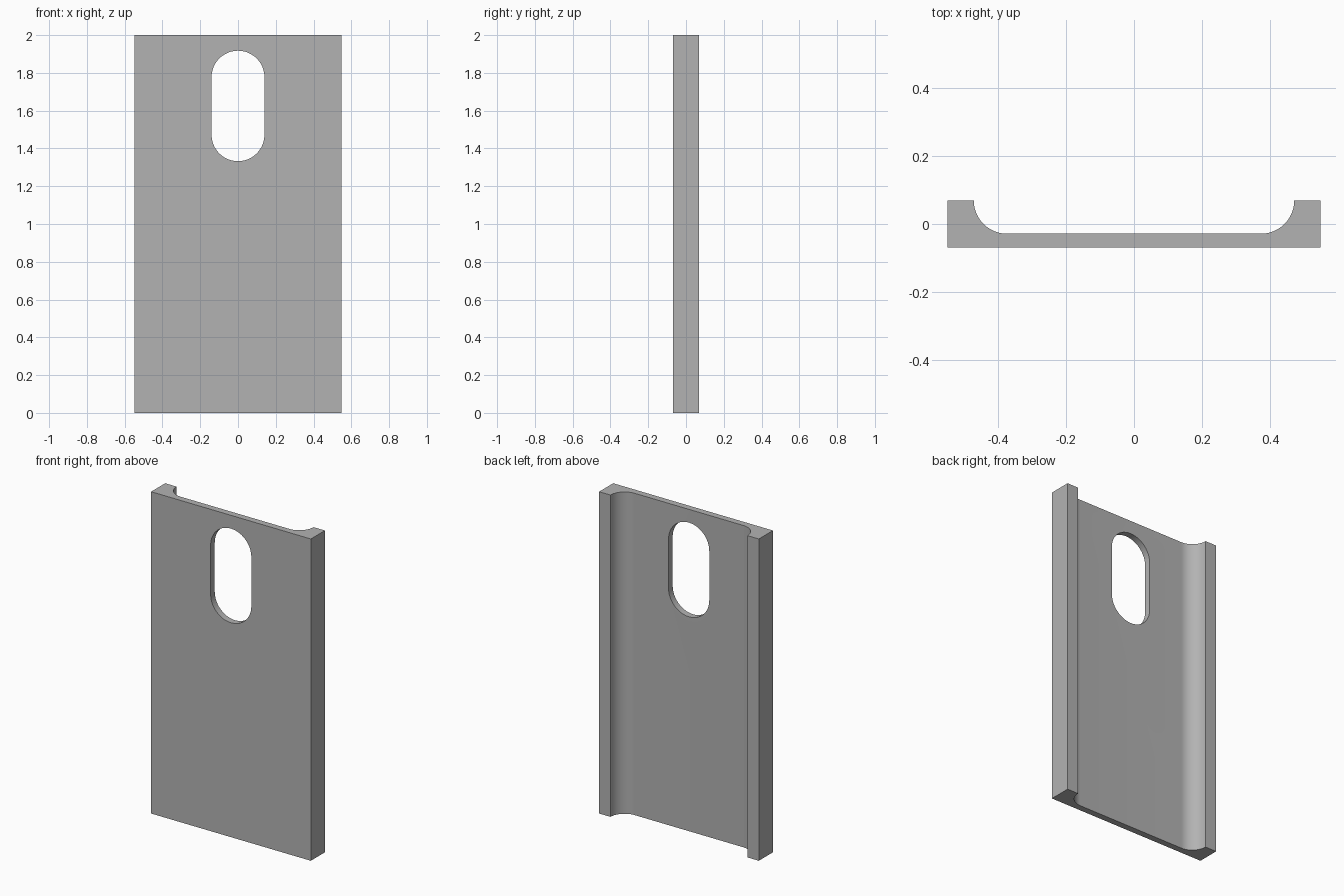
import bpy
import bmesh
from math import cos, sin, pi, radians
from mathutils import Matrix

default = bpy.data.objects.get("Cube")
if default:
    bpy.data.objects.remove(default, do_unlink=True)

WIDTH, DEPTH, HEIGHT = 1.098, 0.138, 2.0
HX, HY = WIDTH / 2, DEPTH / 2
FLOOR_Y = -0.0285          # inner surface of the back panel
RIM_X = 0.471              # inner edge of the side rims
FILLET = HY - FLOOR_Y

grey = bpy.data.materials.new("plain grey")
grey.use_nodes = True
colour = (0.45, 0.45, 0.45, 1)
grey.diffuse_color = colour
grey.node_tree.nodes["Principled BSDF"].inputs["Base Color"].default_value = colour


def prism(name, outline, length, matrix):
    """Extrude a flat outline along local z, then place it."""
    bm = bmesh.new()
    face = bm.faces.new([bm.verts.new((x, y, 0)) for x, y in outline])
    top = bmesh.ops.extrude_face_region(bm, geom=[face])["geom"]
    verts = [g for g in top if isinstance(g, bmesh.types.BMVert)]
    bmesh.ops.translate(bm, verts=verts, vec=(0, 0, length))
    bm.transform(matrix)
    bmesh.ops.recalc_face_normals(bm, faces=bm.faces)
    mesh = bpy.data.meshes.new(name)
    bm.to_mesh(mesh)
    bm.free()
    mesh.materials.append(grey)
    obj = bpy.data.objects.new(name, mesh)
    bpy.context.collection.objects.link(obj)
    return obj


def slot(width, height, steps=24):
    """Upright outline with fully rounded ends."""
    r, half = width / 2, height / 2 - width / 2
    return [(r * cos(a), r * sin(a) + side * half)
            for side, start in ((1, 0), (-1, pi))
            for a in (start + pi * i / steps for i in range(steps + 1))]


# Case body: shallow channel section with filleted rims
steps = 20
arc = [(RIM_X - FILLET + FILLET * cos(a), HY - FILLET * sin(a))
       for a in (pi / 2 * i / steps for i in range(steps + 1))]
half = [(HX, -HY), (HX, HY)] + arc
section = half + [(-x, y) for x, y in reversed(half)]
body = prism("case_body", section, HEIGHT, Matrix())

# Camera opening through the panel, and two blind button pockets in the right rim
upright = Matrix.Rotation(radians(90), 4, 'X')
sideways = Matrix.Rotation(radians(90), 4, 'Z') @ upright
cutters = [prism("camera_cutter", slot(0.28, 0.585), 0.4,
                 Matrix.Translation((0, 0.2, 1.625)) @ upright)]
POCKET = 0.04
for name, low, high in (("volume_cutter", 1.505, 1.825), ("power_cutter", 1.25, 1.48)):
    place = Matrix.Translation((-HX - 0.1, -0.003, (low + high) / 2))
    cutters.append(prism(name, slot(0.068, high - low, 12), 0.1 + POCKET,
                         place @ sideways))

bpy.context.view_layer.objects.active = body
body.select_set(True)
for cutter in cutters:
    cutter.hide_render = True
    mod = body.modifiers.new(cutter.name, 'BOOLEAN')
    mod.operation = 'DIFFERENCE'
    mod.solver = 'EXACT'
    mod.object = cutter
    bpy.ops.object.modifier_apply(modifier=mod.name)
    bpy.data.objects.remove(cutter, do_unlink=True)

bpy.ops.object.shade_smooth_by_angle(angle=radians(30))
